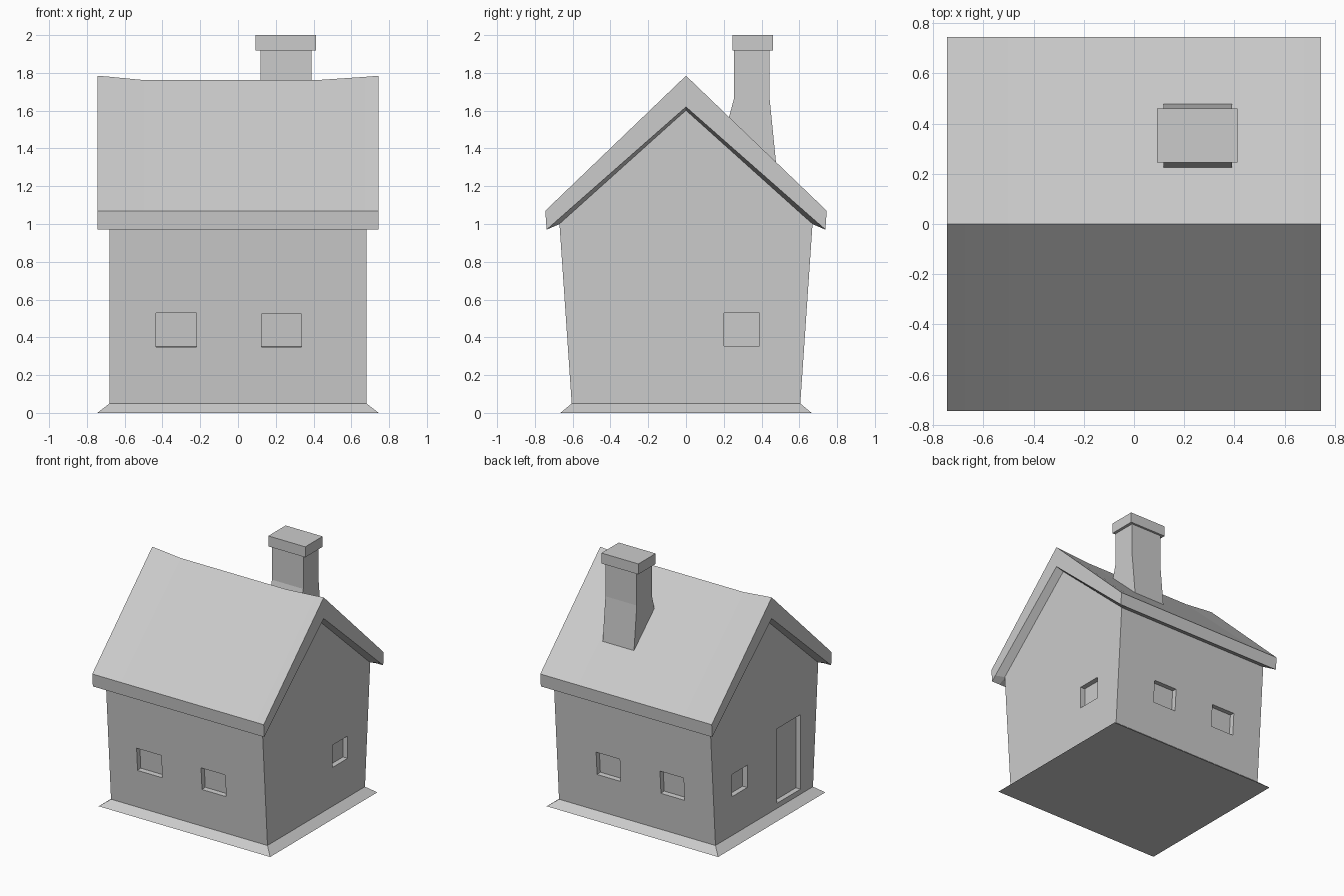
import bpy, bmesh, math
from mathutils import Matrix

if "Cube" in bpy.data.objects:
    bpy.data.objects.remove(bpy.data.objects["Cube"])


def loft(name, rings):
    """Closed solid through matching rings of 3D points."""
    bm = bmesh.new()
    vs = [[bm.verts.new(p) for p in ring] for ring in rings]
    n = len(rings[0])
    for a, b in zip(vs, vs[1:]):
        for i in range(n):
            j = (i + 1) % n
            bm.faces.new((a[i], a[j], b[j], b[i]))
    bm.faces.new(vs[0])
    bm.faces.new(vs[-1])
    bmesh.ops.recalc_face_normals(bm, faces=bm.faces)
    me = bpy.data.meshes.new(name)
    bm.to_mesh(me)
    bm.free()
    ob = bpy.data.objects.new(name, me)
    bpy.context.collection.objects.link(ob)
    return ob


def rect(x0, x1, y0, y1, z):
    return [(x0, y0, z), (x1, y0, z), (x1, y1, z), (x0, y1, z)]


def profile(x, half):
    """Mirror a half outline (y, z) and place it at x."""
    left = [(-y, z) for y, z in reversed(half) if y > 0]
    return [(x, y, z) for y, z in half + left]


# Sloping foundation
loft("foundation", [rect(-.745, .745, -.665, .665, 0),
                    rect(-.68, .68, -.605, .605, .05)])

# Walls: gabled outline, front and back leaning outwards
gable = [(0, 1.605), (.67, 1.003), (.605, .048)]
walls = loft("walls", [profile(x, gable) for x in (-.68, .68)])

# Recessed windows and door
DEPTH = .04
LEAN = math.atan2(.065, .955)


def recess(name, matrix, u0, u1, z0, z1):
    # local frame: u along the wall, -y outwards, wall surface at y = 0
    cut = loft(name, [rect(u0, u1, -.15, DEPTH, z0),
                      rect(u0, u1, -.15, DEPTH, z1)])
    cut.matrix_world = matrix
    cut.hide_render = True
    cut.hide_set(True)
    cut.display_type = 'WIRE'
    mod = walls.modifiers.new(name, 'BOOLEAN')
    mod.operation = 'DIFFERENCE'
    mod.solver = 'EXACT'
    mod.object = cut


front = Matrix.Translation((0, -.605, .05)) @ Matrix.Rotation(LEAN, 4, 'X') \
    @ Matrix.Translation((0, 0, -.05))
back = Matrix.Rotation(math.pi, 4, 'Z') @ front
right = Matrix.Rotation(math.pi / 2, 4, 'Z') @ Matrix.Translation((0, -.68, 0))
left = Matrix.Rotation(-math.pi / 2, 4, 'Z') @ Matrix.Translation((0, -.68, 0))
recess("front_window_left_cutter", front, -.435, -.22, .35, .53)
recess("front_window_right_cutter", front, .125, .335, .35, .525)
recess("back_window_left_cutter", back, -.335, -.13, .345, .525)
recess("back_window_right_cutter", back, .22, .425, .345, .525)
recess("right_window_cutter", right, .20, .39, .355, .53)
recess("left_window_cutter", left, -.40, -.21, .355, .53)
recess("door_cutter", left, .16, .45, .09, .675)


# Roof: thick gable shell whose ridge sags between the ends
def roof_ring(x, ridge, under, inner):
    half = [(0, ridge), (.745, 1.07), (.738, .97), inner]
    outer = profile(x, half)
    return outer[:4] + [(x, 0, under)] + outer[4:]


END = (1.785, 1.62, (.70, 1.004))
WALL = (1.779, 1.60, (.668, 1.0))
MID = (1.762, 1.60, (.668, 1.0))
loft("roof", [roof_ring(x, *s) for x, s in (
    (-.745, END), (-.675, WALL), (-.5, MID), (.42, MID), (.675, WALL), (.745, END))])

# Chimney stack flaring at its foot, with a cap
stack = [(.253, 1.92), (.253, 1.66), (.21, 1.5), (.482, 1.27), (.443, 1.66), (.443, 1.92)]
loft("chimney_stack", [[(x, y, z) for y, z in stack] for x in (.118, .39)])
loft("chimney_cap", [rect(.092, .413, .245, .46, z) for z in (1.918, 2.0)])
